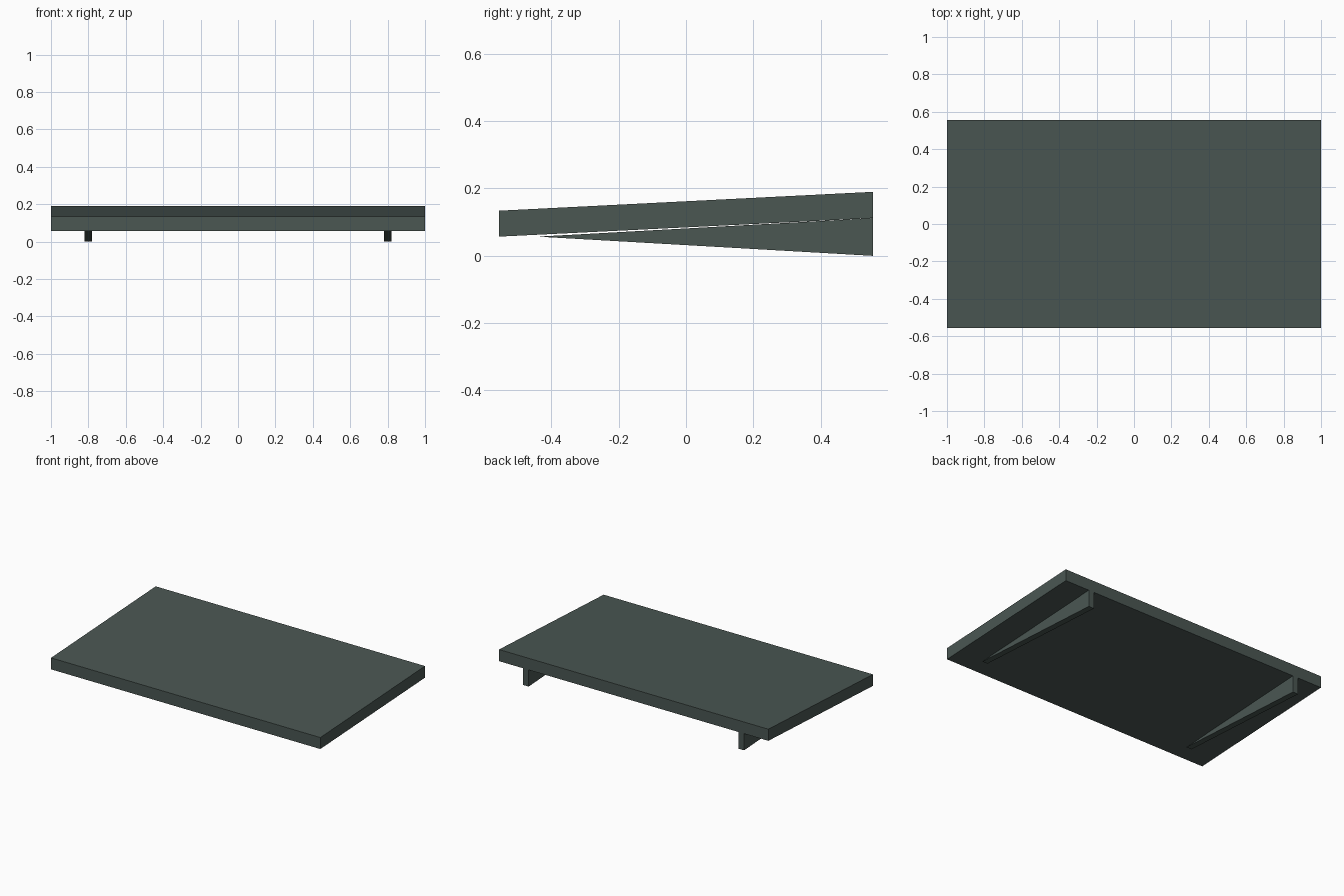
import bpy

if "Cube" in bpy.data.objects:
    bpy.data.objects.remove(bpy.data.objects["Cube"])

mat = bpy.data.materials.new("dark grey green")
mat.diffuse_color = (0.069, 0.095, 0.086, 1)
mat.use_nodes = True
mat.node_tree.nodes["Principled BSDF"].inputs["Base Color"].default_value = mat.diffuse_color


def extrude_profile(name, profile, x0, x1):
    """Extrude a (y, z) profile, counter-clockwise seen from +x, between x0 and x1."""
    n = len(profile)
    verts = [(x, y, z) for x in (x0, x1) for y, z in profile]
    faces = [tuple(reversed(range(n))), tuple(range(n, 2 * n))]
    faces += [(i, (i + 1) % n, n + (i + 1) % n, n + i) for i in range(n)]
    mesh = bpy.data.meshes.new(name)
    mesh.from_pydata(verts, [], faces)
    mesh.materials.append(mat)
    obj = bpy.data.objects.new(name, mesh)
    bpy.context.collection.objects.link(obj)
    return obj


# Sloping board with upright ends
extrude_profile("board", [(-0.555, 0.057), (0.555, 0.112),
                          (0.555, 0.19), (-0.555, 0.134)], -1, 1)

# Wedge-shaped feet, leaving a thin gap under the front of the board
for side, x in (("left", -0.8), ("right", 0.8)):
    extrude_profile(side + "_wedge_foot",
                    [(-0.44, 0.057), (0.555, 0.0), (0.555, 0.112)],
                    x - 0.02, x + 0.02)
